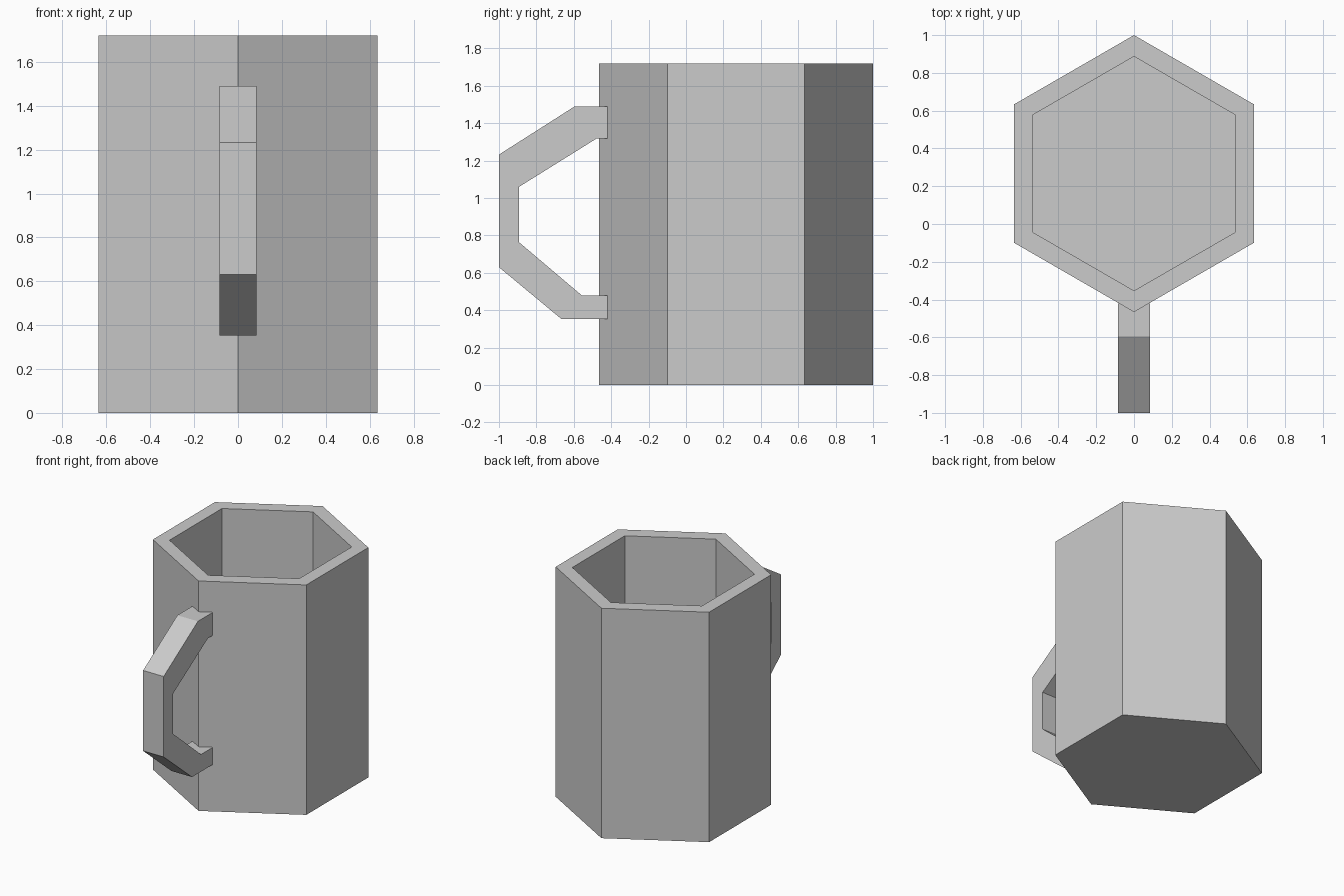
import bpy, bmesh
from math import sin, cos, pi
from mathutils import Vector

if "Cube" in bpy.data.objects:
    bpy.data.objects.remove(bpy.data.objects["Cube"])

CENTRE_Y, RADIUS, HEIGHT = 0.267, 0.733, 1.72
WALL, FLOOR = 0.098, 0.11
HANDLE_WIDTH = 0.17


def prism(bm, points, offset):
    """Extrude a flat polygon by an offset and return the far cap."""
    base = bm.faces.new([bm.verts.new(p) for p in points])
    geom = bmesh.ops.extrude_face_region(bm, geom=[base], use_keep_orig=True)["geom"]
    bmesh.ops.translate(bm, vec=offset, verts=[g for g in geom if isinstance(g, bmesh.types.BMVert)])
    bmesh.ops.recalc_face_normals(bm, faces=bm.faces[:])
    return next(g for g in geom if isinstance(g, bmesh.types.BMFace))


def make_object(name, bm):
    mesh = bpy.data.meshes.new(name)
    bm.to_mesh(mesh)
    bm.free()
    obj = bpy.data.objects.new(name, mesh)
    bpy.context.collection.objects.link(obj)
    return obj


# Hexagonal cup: solid prism, rim inset, then hollowed downwards
bm = bmesh.new()
hexagon = [(RADIUS * sin(i * pi / 3), CENTRE_Y + RADIUS * cos(i * pi / 3), 0) for i in range(6)]
top = prism(bm, hexagon, Vector((0, 0, HEIGHT)))
bmesh.ops.inset_region(bm, faces=[top], thickness=WALL, use_even_offset=True)
floor = bmesh.ops.extrude_discrete_faces(bm, faces=[top])["faces"][0]
bmesh.ops.translate(bm, vec=(0, 0, FLOOR - HEIGHT), verts=floor.verts[:])
make_object("mug_body", bm)

# Angular handle: side profile (y, z) extruded across x
profile = [(-0.42, 1.49), (-0.595, 1.49), (-1.0, 1.232), (-1.0, 0.63),
           (-0.665, 0.352), (-0.42, 0.352), (-0.42, 0.48), (-0.558, 0.48),
           (-0.892, 0.763), (-0.892, 1.06), (-0.478, 1.318), (-0.42, 1.318)]
bm = bmesh.new()
prism(bm, [(-HANDLE_WIDTH / 2, y, z) for y, z in profile], Vector((HANDLE_WIDTH, 0, 0)))
make_object("mug_handle", bm)
